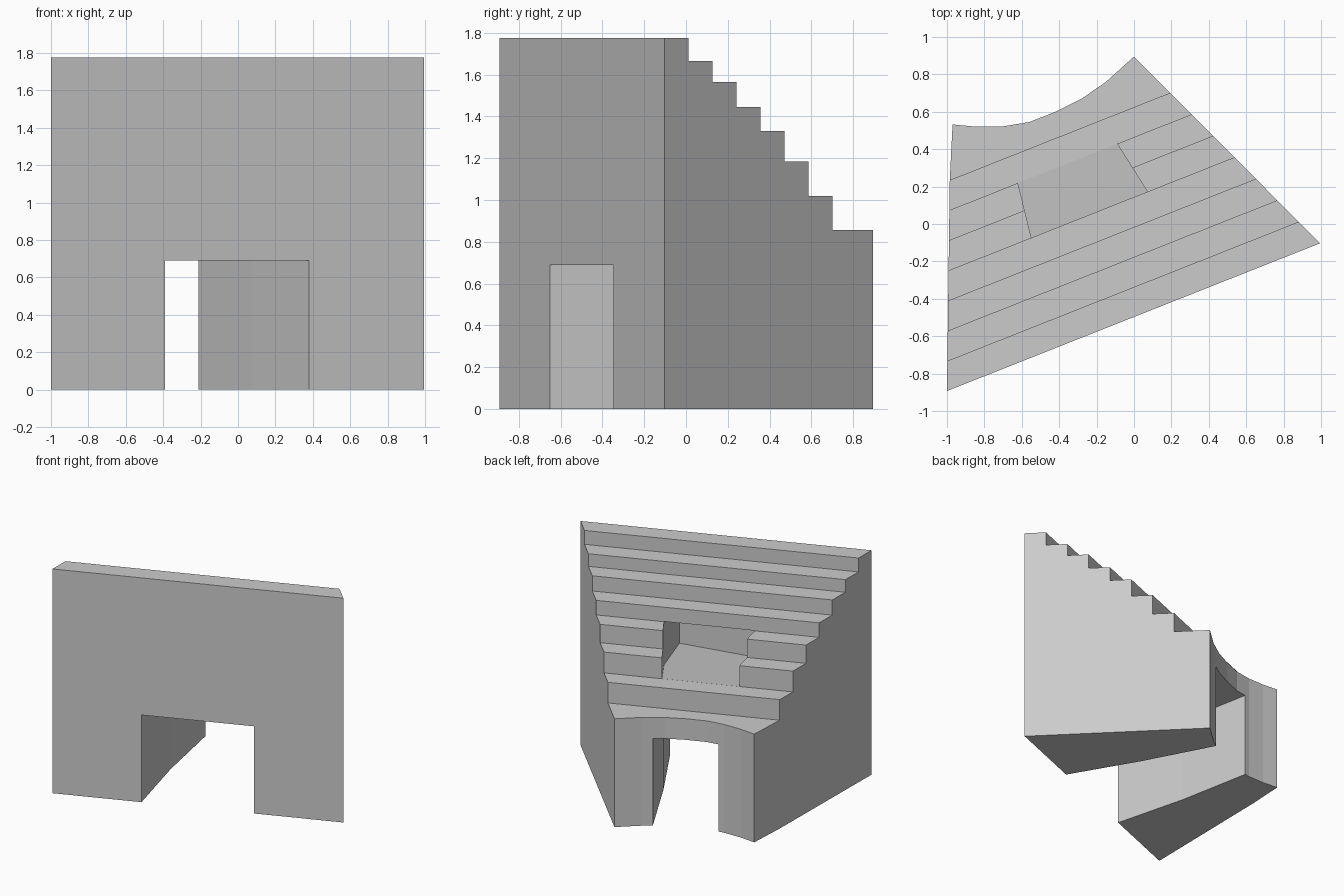
import bpy, bmesh
from mathutils import Vector

if "Cube" in bpy.data.objects:
    bpy.data.objects.remove(bpy.data.objects["Cube"])

START = Vector((-1, -0.893, 0))            # left end of the tall front wall
ALONG = Vector((1.995, 0.79, 0)).normalized()
BACK = Vector((-ALONG.y, ALONG.x, 0))      # direction in which the steps descend


def prism(name, bottom, top):
    """Closed solid between two matching outlines."""
    bm = bmesh.new()
    a = [bm.verts.new(p) for p in bottom]
    b = [bm.verts.new(p) for p in top]
    n = len(a)
    bm.faces.new(a[::-1])
    bm.faces.new(b)
    for i in range(n):
        j = (i + 1) % n
        bm.faces.new((a[i], a[j], b[j], b[i]))
    bmesh.ops.recalc_face_normals(bm, faces=bm.faces)
    mesh = bpy.data.meshes.new(name)
    bm.to_mesh(mesh)
    bm.free()
    ob = bpy.data.objects.new(name, mesh)
    bpy.context.collection.objects.link(ob)
    return ob


def upright(name, outline, z0, z1):
    return prism(name, [(x, y, z0) for x, y in outline],
                 [(x, y, z1) for x, y in outline])


def combine(ob, cutter, operation):
    mod = ob.modifiers.new(operation, 'BOOLEAN')
    mod.operation = operation
    mod.solver = 'EXACT'
    mod.object = cutter
    bpy.context.view_layer.objects.active = ob
    bpy.ops.object.modifier_apply(modifier=mod.name)
    bpy.data.objects.remove(cutter)


# stepped seating profile, swept along the front wall
heights = [1.775, 1.665, 1.565, 1.445, 1.33, 1.185, 1.02, 0.857]
tread = 0.149
profile = [(0, 0)]
for i, h in enumerate(heights):
    end = (i + 1) * tread if i < 7 else 2.0
    profile += [(i * tread, h), (end, h)]
profile.append((2.0, 0))


def sweep(offset):
    return [START + ALONG * offset + BACK * d + Vector((0, 0, z)) for d, z in profile]


stand = prism("stepped_stand", sweep(-1), sweep(3))

# plan outline with the curved back wall
plan = [(-1, -0.893), (-1.2, -1.1), (1.3, -0.11), (0.995, -0.103), (0.0, 0.895),
        (-0.15, 0.76), (-0.28, 0.67), (-0.42, 0.60), (-0.56, 0.545),
        (-0.70, 0.522), (-0.84, 0.52), (-0.97, 0.532), (-0.985, 0.235)]
plan[1:3] = [(-1, -1.1), (0.995, -0.3)]
combine(stand, upright("plan_cutter", plan, -1, 3), 'INTERSECT')

# passage running from front to back
passage = [(0.439, -0.451), (0.38, -0.345), (0.075, 0.175), (-0.21, 0.715),
           (-0.27, 0.83), (-0.68, 0.64), (-0.655, 0.525), (-0.54, -0.07),
           (-0.39, -0.648), (-0.367, -0.75)]
combine(stand, upright("passage_cutter", passage, -0.2, 0.69), 'DIFFERENCE')

# recess in the steps, running under the upper rows
recess = [(-0.093, 0.434, 1.021), (0.07, 0.175, 0.99), (0.24, -0.26, 0.95),
          (-0.45, -0.40, 0.95), (-0.55, -0.07, 0.99), (-0.622, 0.225, 1.021)]
combine(stand, prism("recess_cutter", recess, [(x, y, 1.332) for x, y, z in recess]),
        'DIFFERENCE')
